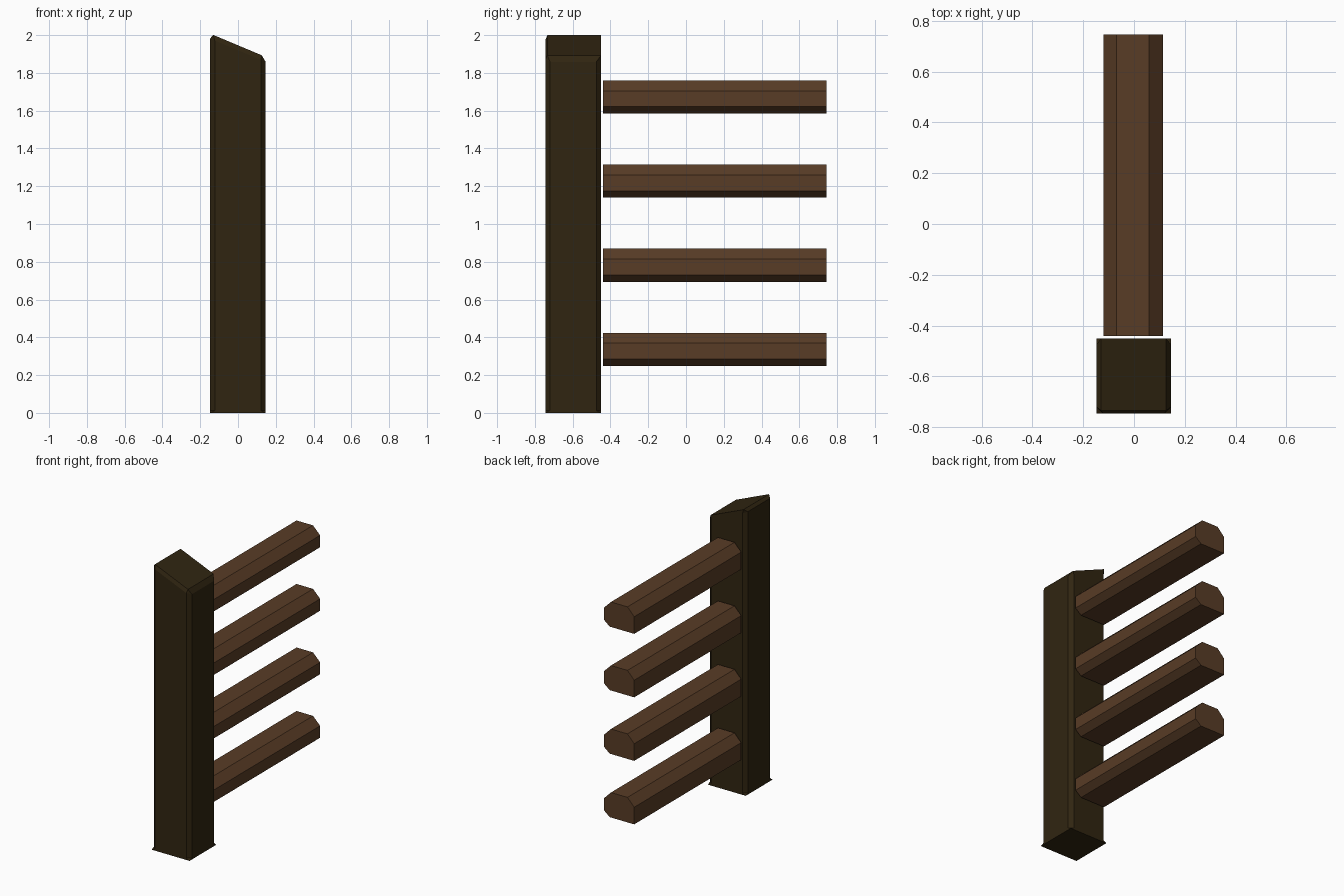
import bpy, bmesh

if "Cube" in bpy.data.objects:
    bpy.data.objects.remove(bpy.data.objects["Cube"])


def material(name, rgb):
    m = bpy.data.materials.new(name)
    m.diffuse_color = (*rgb, 1.0)
    m.use_nodes = True
    m.node_tree.nodes["Principled BSDF"].inputs["Base Color"].default_value = m.diffuse_color
    return m


def loft(name, rings, mat):
    """Skin equal-length closed rings, cap both ends, merge doubled points."""
    bm = bmesh.new()
    rows = [[bm.verts.new(p) for p in ring] for ring in rings]
    n = len(rows[0])
    for a, b in zip(rows, rows[1:]):
        for i in range(n):
            j = (i + 1) % n
            bm.faces.new((a[i], a[j], b[j], b[i]))
    bm.faces.new(rows[0][::-1])
    bm.faces.new(rows[-1])
    bmesh.ops.remove_doubles(bm, verts=bm.verts, dist=0.0005)
    bmesh.ops.recalc_face_normals(bm, faces=bm.faces)
    mesh = bpy.data.meshes.new(name)
    bm.to_mesh(mesh)
    bm.free()
    mesh.materials.append(mat)
    obj = bpy.data.objects.new(name, mesh)
    bpy.context.collection.objects.link(obj)
    return obj


dark_wood = material("dark_wood", (0.030, 0.0185, 0.0055))
brown_wood = material("brown_wood", (0.098, 0.045, 0.019))

# Post: square foot, chamfered upright, slanted top
X0, X1, Y0, Y1, C = -0.148, 0.146, -0.745, -0.45, 0.025


def octagon(x0, x1, y0, y1, c, z):
    pts = [(x0 + c, y0), (x1 - c, y0), (x1, y0 + c), (x1, y1 - c),
           (x1 - c, y1), (x0 + c, y1), (x0, y1 - c), (x0, y0 + c)]
    return [(x, y, z(x)) for x, y in pts]


def slant(x):
    return 1.946 - 0.42 * x


loft("post", [
    octagon(X0, X1, Y0, Y1, 0.0, lambda x: 0.0),
    octagon(X0, X1, Y0, Y1, C, lambda x: 0.012),
    octagon(X0, X1, Y0, Y1, C, lambda x: slant(x) - 0.026),
    octagon(-0.13, 0.126, -0.734, Y1, 0.0, slant),
], dark_wood)

# Rungs: seven-sided bars reaching back from the post
PROFILE = [(-0.12, 0.0), (0.07, 0.0), (0.115, 0.037), (0.115, 0.12),
           (0.06, 0.175), (-0.068, 0.175), (-0.12, 0.12)]
for k in range(4):
    z0 = 0.249 + 0.445 * k
    loft(f"rung_{k + 1}",
         [[(x, y, z0 + z) for x, z in PROFILE] for y in (-0.44, 0.745)],
         brown_wood)
